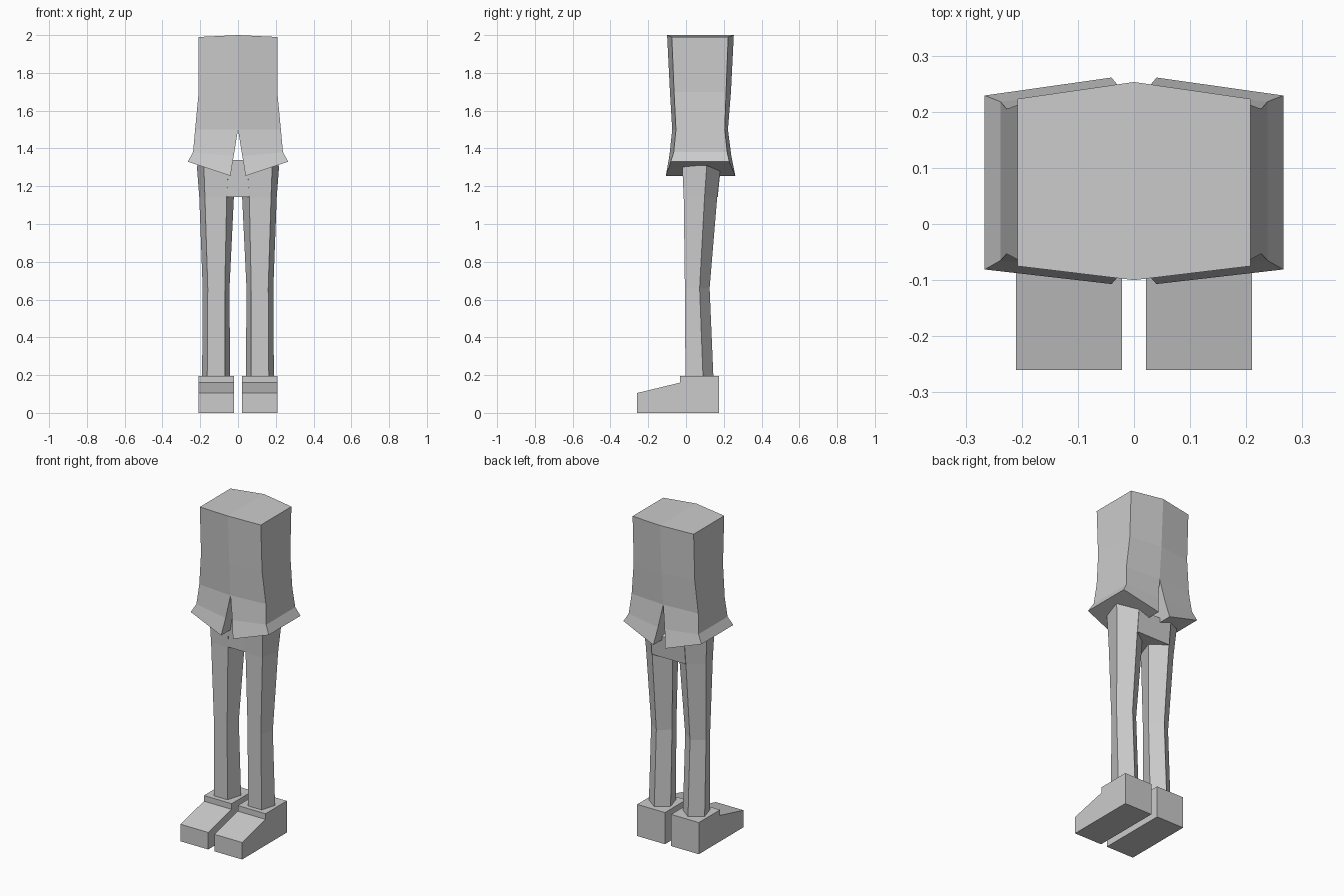
import bpy, bmesh

if "Cube" in bpy.data.objects:
    bpy.data.objects.remove(bpy.data.objects["Cube"])

grey = bpy.data.materials.new("plain_grey")
grey.diffuse_color = (0.6, 0.6, 0.6, 1)
grey.use_nodes = True
grey.node_tree.nodes["Principled BSDF"].inputs["Base Color"].default_value = grey.diffuse_color


def finish(name, bm):
    """Weld, orient and store a mesh as a flat-shaded object."""
    bmesh.ops.remove_doubles(bm, verts=bm.verts, dist=0.0005)
    bmesh.ops.recalc_face_normals(bm, faces=bm.faces)
    mesh = bpy.data.meshes.new(name)
    bm.to_mesh(mesh)
    bm.free()
    mesh.materials.append(grey)
    ob = bpy.data.objects.new(name, mesh)
    bpy.context.collection.objects.link(ob)
    return ob


def loft(name, rings):
    """Closed solid through a stack of equal-sized rings."""
    bm = bmesh.new()
    rows = [[bm.verts.new(p) for p in ring] for ring in rings]
    n = len(rows[0])
    for a, b in zip(rows, rows[1:]):
        for i in range(n):
            j = (i + 1) % n
            bm.faces.new((a[i], a[j], b[j], b[i]))
    bm.faces.new(rows[0])
    bm.faces.new(rows[-1])
    return finish(name, bm)


# Jacket: (x, z, front y, back y) down the side corner and down the centre seam
corner = [(.208, 1.99, -.075, .223), (.208, 1.70, -.063, .212),
          (.227, 1.50, -.053, .205), (.238, 1.38, -.065, .218),
          (.266, 1.33, -.081, .229)]
centre = [(0, 2.0, -.10, .253), (0, 1.70, -.085, .238),
          (0, 1.50, -.073, .222), (.023, 1.36, -.088, .240),
          (.04, 1.255, -.107, .261)]
bm = bmesh.new()
for s in (-1, 1):
    def column(points, k):
        return [bm.verts.new((s * p[0], p[k], p[1])) for p in points]
    cf, cb = column(corner, 2), column(corner, 3)
    mf, mb = column(centre, 2), column(centre, 3)
    for i in range(4):
        bm.faces.new((mf[i], cf[i], cf[i + 1], mf[i + 1]))      # front panel
        bm.faces.new((cf[i], cb[i], cb[i + 1], cf[i + 1]))      # side panel
        bm.faces.new((cb[i], mb[i], mb[i + 1], cb[i + 1]))      # back panel
        if i >= 2:
            bm.faces.new((mf[i], mb[i], mb[i + 1], mf[i + 1]))  # vent wall
    bm.faces.new((mf[0], cf[0], cb[0], mb[0]))                  # top
    bm.faces.new((mf[4], cf[4], cb[4], mb[4]))                  # underside
finish("jacket", bm)

# Legs: five-sided section at each height
# (z, front inner x, front outer x, inner x, outer x, front y, side y, back y)
sections = [(.19, .07, .163, .042, .190, -.003, .090, .145),
            (.66, .07, .160, .045, .187, -.006, .072, .125),
            (1.14, .06, .175, .022, .205, -.012, .098, .165),
            (1.31, .05, .181, .015, .218, -.020, .110, .180)]
for s, side in ((-1, "left"), (1, "right")):
    rings = []
    for z, fi, fo, mi, mo, yf, ym, yb in sections:
        top = z > 1.3
        rings.append([(s * fi, yf, z), (s * fo, yf, z), (s * mo, ym, z),
                      (s * .115, yb, z - (.03 if top else 0)), (s * mi, ym, z)])
    loft(side + "_leg", rings)

    # Shoe: side profile pushed across the foot
    profile = [(-.26, 0), (.175, 0), (.175, .195), (-.032, .195),
               (-.032, .16), (-.26, .105)]
    loft(side + "_shoe", [[(s * x, y, z) for y, z in profile] for x in (.021, .21)])

# Hips joining the legs
loft("hips", [[(-.062, -.012, 1.143), (.062, -.012, 1.143), (.115, .168, 1.143), (-.115, .168, 1.143)],
              [(-.062, -.020, 1.34), (.062, -.020, 1.34), (.115, .182, 1.28), (-.115, .182, 1.28)]])
